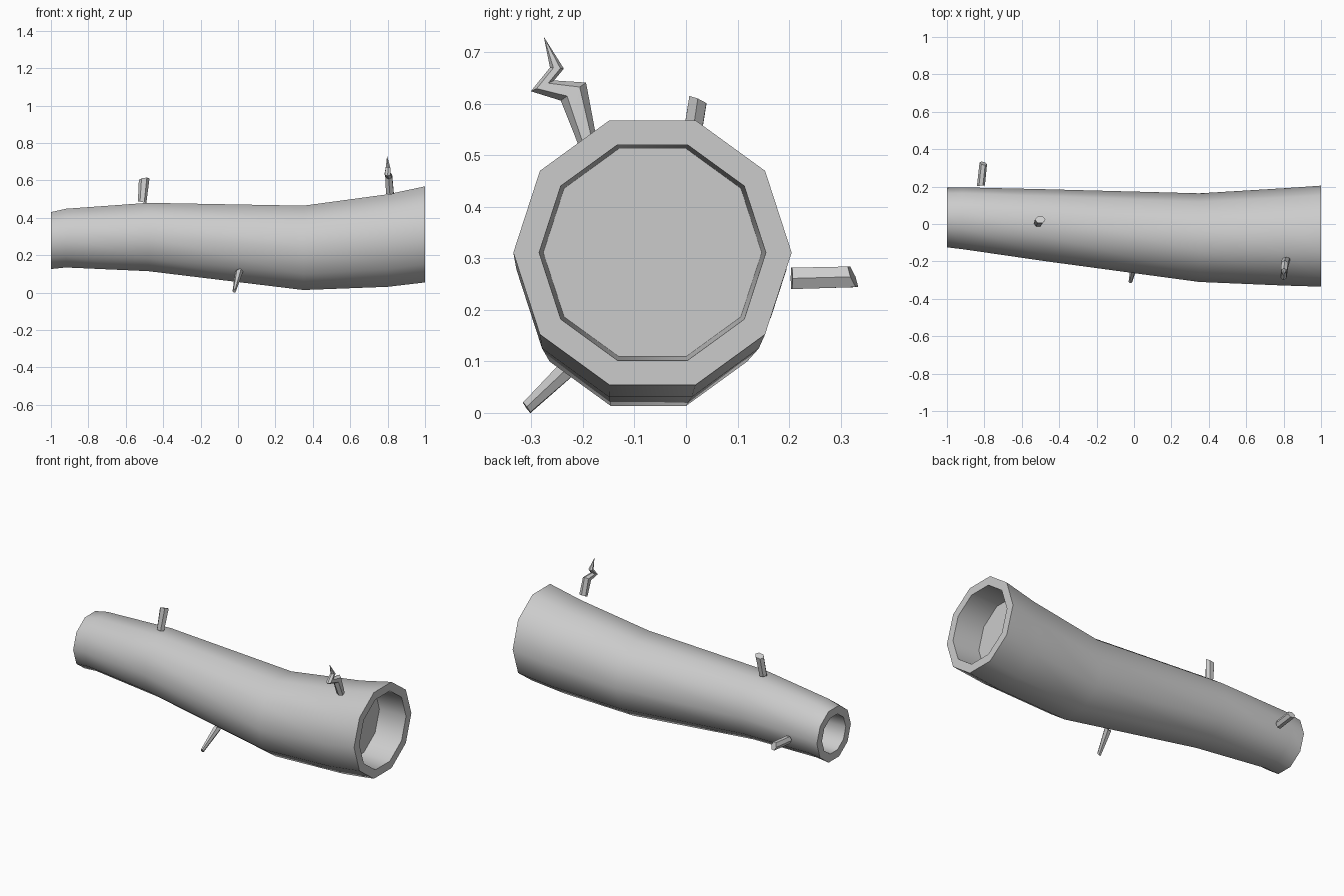
import bpy, bmesh, math
from mathutils import Vector

if "Cube" in bpy.data.objects:
    bpy.data.objects.remove(bpy.data.objects["Cube"])


def loft(name, rings, tip=None):
    """Skin a list of equal-sized rings, closing both ends (or ending in a point)."""
    bm = bmesh.new()
    loops = [[bm.verts.new(p) for p in ring] for ring in rings]
    n = len(loops[0])
    for a, b in zip(loops, loops[1:]):
        for i in range(n):
            j = (i + 1) % n
            bm.faces.new((a[i], a[j], b[j], b[i]))
    bm.faces.new(loops[0])
    if tip:
        t = bm.verts.new(tip)
        for i in range(n):
            bm.faces.new((loops[-1][i], loops[-1][(i + 1) % n], t))
    else:
        bm.faces.new(loops[-1])
    bmesh.ops.recalc_face_normals(bm, faces=bm.faces)
    me = bpy.data.meshes.new(name)
    bm.to_mesh(me)
    bm.free()
    me.polygons.foreach_set("use_smooth", [True] * len(me.polygons))
    me.set_sharp_from_angle(angle=math.radians(40))
    ob = bpy.data.objects.new(name, me)
    bpy.context.collection.objects.link(ob)
    return ob


def oval(p, q, w, n):
    """Ring of n points with diameter p-q and second half-axis w."""
    p, q, w = Vector(p), Vector(q), Vector(w)
    c, u = (p + q) / 2, (q - p) / 2
    return [c + u * math.cos(2 * math.pi * i / n) + w * math.sin(2 * math.pi * i / n)
            for i in range(n)]


def log_ring(x, y, z, r):
    return oval((x, y - r, z), (x, y + r, z), (0, 0, r), 10)


def stub(name, sections, tip=None):
    return loft(name, [oval(p, q, w, 6) for p, q, w in sections], tip)


# Log: hollow left end, bent outer bark, hollow right end
loft("log", [log_ring(*s) for s in [
    (-0.80, 0.035, 0.278, 0.105),
    (-1.00, 0.035, 0.278, 0.112),
    (-1.00, 0.035, 0.278, 0.160),
    (-0.92, 0.031, 0.291, 0.165),
    (-0.48, -0.006, 0.297, 0.192),
    (0.35, -0.073, 0.239, 0.237),
    (0.80, -0.069, 0.278, 0.260),
    (1.00, -0.065, 0.311, 0.270),
    (1.00, -0.065, 0.311, 0.220),
    (0.83, -0.065, 0.311, 0.212),
]])

# Short stub on top
stub("top_stub", [
    ((-0.535, 0.003, 0.488), (-0.490, 0.003, 0.479), (0, 0.020, 0)),
    ((-0.530, 0.023, 0.602), (-0.473, 0.023, 0.610), (0, 0.019, -0.008)),
])

# Stub on the back, cut at a slant
stub("back_stub", [
    ((-0.840, 0.203, 0.261), (-0.797, 0.207, 0.261), (0, 0, 0.024)),
    ((-0.826, 0.329, 0.264), (-0.786, 0.319, 0.264), (0, -0.009, 0.023)),
])

# Tapered stub pointing down at the front
stub("lower_stub", [
    ((-0.016, -0.207, 0.108), (0.027, -0.203, 0.112), (0, -0.014, 0.017)),
    ((-0.029, -0.309, 0.008), (-0.009, -0.309, 0.012), (0, -0.008, 0.011)),
])

# Crooked twig on top near the thick end
stub("crooked_twig", [
    ((0.812, -0.210, 0.523), (0.812, -0.175, 0.540), (0.024, 0, 0)),
    ((0.806, -0.243, 0.606), (0.806, -0.194, 0.641), (0.021, 0, 0)),
    ((0.800, -0.301, 0.624), (0.800, -0.256, 0.645), (0.018, 0, 0)),
    ((0.802, -0.264, 0.670), (0.802, -0.237, 0.668), (0.014, 0, 0)),
], tip=(0.797, -0.276, 0.730))
